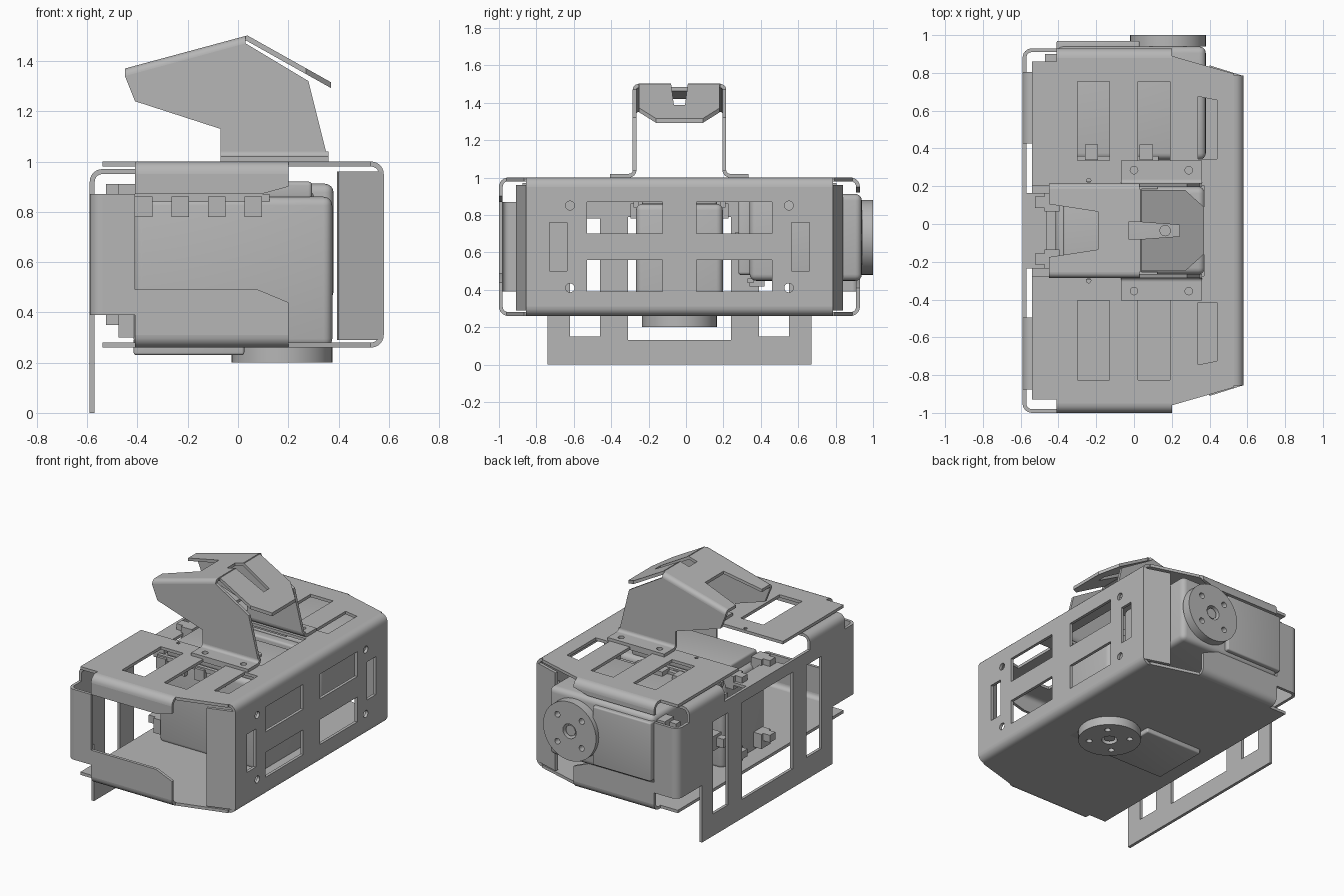
import bpy, bmesh, math

if "Cube" in bpy.data.objects:
    bpy.data.objects.remove(bpy.data.objects["Cube"])

grey = bpy.data.materials.new("metal grey")
grey.use_nodes = True
COL = (0.47, 0.47, 0.47, 1)
grey.diffuse_color = COL
grey.node_tree.nodes["Principled BSDF"].inputs["Base Color"].default_value = COL

C = -0.035      # centre line of the symmetric sheet parts
T = 0.02        # sheet thickness
R = 0.05        # outer bend radius

# Mappings from profile (u, v) and extrusion w to the world
XY = lambda u, v, w: (u, v, w)
XZ = lambda u, v, w: (u, w, v)
YZ = lambda u, v, w: (w, u, v)


def rect(u0, u1, v0, v1):
    return [(u0, v0), (u1, v0), (u1, v1), (u0, v1)]


def circle(u, v, r, n=20):
    return [(u + r * math.cos(2 * math.pi * i / n), v + r * math.sin(2 * math.pi * i / n)) for i in range(n)]


def arc(u, v, su, sv, r=R, t=T):
    """Quarter ring around (u, v) opening towards the signs su, sv."""
    a = [math.pi / 2 * i / 6 for i in range(7)]
    out = [(u + su * r * math.cos(k), v + sv * r * math.sin(k)) for k in a]
    return out + [(u + su * (r - t) * math.cos(k), v + sv * (r - t) * math.sin(k)) for k in reversed(a)]


def plate(name, loops, lo, hi, to=XY, bevel=0):
    """Extrude an outline with holes between lo and hi, then map it to the world."""
    cu = bpy.data.curves.new(name, 'CURVE')
    cu.dimensions = '2D'
    cu.fill_mode = 'BOTH'
    cu.extrude = 0.5
    for loop in loops:
        s = cu.splines.new('POLY')
        s.points.add(len(loop) - 1)
        for p, q in zip(s.points, loop):
            p.co = (q[0], q[1], 0, 1)
        s.use_cyclic_u = True
    tmp = bpy.data.objects.new(name + "_curve", cu)
    bpy.context.collection.objects.link(tmp)
    dg = bpy.context.evaluated_depsgraph_get()
    me = bpy.data.meshes.new_from_object(tmp.evaluated_get(dg))
    bpy.data.objects.remove(tmp)
    bm = bmesh.new()
    bm.from_mesh(me)
    for v in bm.verts:
        v.co = to(v.co.x, v.co.y, lo + (v.co.z + 0.5) * (hi - lo))
    bmesh.ops.remove_doubles(bm, verts=bm.verts, dist=1e-5)
    bmesh.ops.recalc_face_normals(bm, faces=bm.faces)
    if bevel:
        bmesh.ops.dissolve_limit(bm, angle_limit=0.02, verts=bm.verts, edges=bm.edges)
        bmesh.ops.bevel(bm, geom=list(bm.edges), offset=bevel, segments=4, profile=0.5, affect='EDGES')
    bm.to_mesh(me)
    bm.free()
    ob = bpy.data.objects.new(name, me)
    bpy.context.collection.objects.link(ob)
    me.materials.clear()
    me.materials.append(grey)
    bpy.context.view_layer.objects.active = ob
    for o in bpy.context.selected_objects:
        o.select_set(False)
    ob.select_set(True)
    bpy.ops.object.shade_smooth_by_angle(angle=math.radians(32))
    return ob


def mirrored(pts):
    """Close a half outline by mirroring it across the centre line."""
    return [(u, C + v) for u, v in pts] + [(u, C - v) for u, v in reversed(pts)]


# Main housing: top and bottom sheets
edge = [(0.53, 0.83), (0.2, 0.925), (0.2, 0.915), (-0.41, 0.915), (-0.41, 0.895), (-0.54, 0.895)]
top_loops = [mirrored(edge + [(-0.54, 0.24), (0.37, 0.24)])]
for s in (-1, 1):
    for u0, u1 in ((-0.30, -0.13), (0.02, 0.19)):
        top_loops.append([(u, C + s * v) for u, v in rect(u0, u1, 0.37, 0.79)])
    top_loops.append([(u, C + s * v) for u, v in [(0.34, 0.38), (0.44, 0.38), (0.44, 0.69), (0.34, 0.71)]])
    top_loops.append(circle(-0.24, C + s * 0.265, 0.012, 10))
plate("top_sheet", top_loops, 0.98, 1.0)
plate("bottom_sheet", [mirrored(edge)], 0.26, 0.28)

# Main housing: broad side face with windows, slots and screw holes
face = [rect(C - 0.82, C + 0.82, 0.31, 0.95)]
for s in (-1, 1):
    for z0, z1 in ((0.39, 0.56), (0.70, 0.87)):
        face.append([(C + s * y, z) for y, z in rect(0.09, 0.495, z0, z1)])
    face.append([(C + s * y, z) for y, z in rect(0.60, 0.695, 0.50, 0.76)])
    for z in (0.41, 0.85):
        face.append(circle(C + s * 0.585, z, 0.024))
plate("window_face", face, 0.56, 0.58, YZ)

# Main housing: bends, tapered end flanges and long side flanges
for zc, sz, label in ((0.95, 1, "upper"), (0.31, -1, "lower")):
    plate(label + "_face_bend", [arc(0.53, zc, 1, sz)], C - 0.82, C + 0.82, XZ)
    for s, side in ((-1, "front"), (1, "back")):
        yo = C + s * 0.965
        plate(f"{label}_{side}_bend", [arc(C + s * 0.915, zc, s, sz)], -0.41, 0.2, YZ)
        if sz > 0:
            z1 = 0.87 if s < 0 else 0.92
            prof = [(-0.41, zc), (0.2, zc), (0.2, z1 + 0.03), (0.09, z1), (-0.41, z1)]
        else:
            z1 = 0.49 if s < 0 else 0.46
            prof = [(-0.41, zc), (0.2, zc), (0.2, z1 - 0.05), (0.08, z1), (-0.41, z1)]
        plate(f"{label}_{side}_flange", [prof], yo - s * T, yo, XZ)
for s, side in ((-1, "front"), (1, "back")):
    quad = [(0.575, 0.82), (0.40, 0.875), (0.394, 0.855), (0.565, 0.80)]
    plate(side + "_tapered_flange", [[(u, C + s * v) for u, v in quad]], 0.29, 0.96)

# Standing mount sheet: windows, foot and wrapped edges
half = [(0.705, 0), (0.705, 0.39), (0.915, 0.39), (0.915, 0.87), (0.84, 0.87),
        (0.84, 0.92), (0.46, 0.92), (0.46, 0.87)]
mount = [[(C + y, z) for y, z in half] + [(C - y, z) for y, z in reversed(half)],
         rect(C - 0.275, C + 0.275, 0.13, 0.79)]
for s in (-1, 1):
    mount.append([(C + s * y, z) for y, z in rect(0.425, 0.585, 0.15, 0.78)])
plate("mount_sheet", mount, -0.59, -0.57, YZ)
for s, side in ((-1, "front"), (1, "back")):
    yo = C + s * 0.965
    plate(side + "_mount_bend", [arc(-0.54, C + s * 0.915, -1, s)], 0.39, 0.87)
    plate(side + "_mount_flange", [rect(-0.54, -0.41, 0.39, 0.87)], yo - s * T, yo, XZ)
    y0, y1 = sorted((C + s * 0.46, C + s * 0.84))
    plate(side + "_mount_top_bend", [arc(-0.54, 0.92, -1, 1)], y0, y1, XZ)
    plate(side + "_mount_top_tab", [rect(-0.54, -0.41, y0, y1)], 0.95, 0.97)
plate("mount_centre_tab", [rect(-0.57, -0.46, C - 0.2, C + 0.2),
      circle(-0.485, C + 0.15, 0.022), circle(-0.485, C - 0.15, 0.022)], 0.85, 0.87)


# Servo motors: u along the body, v across it, w outwards along the shaft
def servo(name, to):
    plate(name + "_body", [rect(-0.59, 0.2, -0.232, 0.232)], -0.66, -0.06, to, bevel=0.035)
    plate(name + "_rear_cap", [rect(-0.55, 0.12, -0.2, 0.2)], -0.72, -0.65, to, bevel=0.015)
    plate(name + "_front_cover", [rect(-0.59, -0.15, -0.2, 0.2)], -0.1, -0.03, to, bevel=0.01)
    holes = [circle(0.13 * math.cos(a), 0.13 * math.sin(a), 0.02, 12)
             for a in (math.pi / 4 + i * math.pi / 2 for i in range(4))]
    plate(name + "_horn", [circle(0, 0, 0.2, 48), circle(0, 0, 0.05)] + holes, -0.06, 0, to)
    plate(name + "_horn_screw", [circle(0, 0, 0.036)], -0.07, -0.012, to)
    plate(name + "_rear_pin", [circle(-0.01, 0, 0.03)], -0.735, -0.71, to)
    for s in (-1, 1):
        for i in range(4):
            u = -0.55 + 0.145 * i
            plate(f"{name}_boss", [rect(u - 0.035, u + 0.035, s * 0.225, s * 0.262)], -0.66, -0.58, to)
        plate(f"{name}_lug_rail", [rect(-0.59, -0.05, s * 0.22, s * 0.245)], -0.67, -0.64, to)
        for w0, w1 in ((-0.2, -0.1), (-0.71, -0.62)):
            plate(f"{name}_end_lug", [rect(-0.65, -0.57, s * 0.1, s * 0.2)], w0, w1, to)
            plate(f"{name}_end_lug_step", [rect(-0.70, -0.64, s * 0.12, s * 0.18)], w0, w0 + 0.05, to)


servo("lower_servo", lambda u, v, w: (0.175 + u, C + v, 0.2 - w))
servo("back_servo", lambda u, v, w: (0.18 + u, 1.0 + w, 0.68 + v))

# Hood bracket on top: feet, cheeks, sloped roof and visor
SL = 0.27
side_profile = [(-0.07, 1.04), (0.35, 1.04), (0.28, 1.32), (0.03, 1.47), (-0.45, 1.34), (-0.41, 1.24), (-0.07, 1.13)]
for s, side in ((-1, "front"), (1, "back")):
    yo = C + s * 0.25
    plate(side + "_hood_cheek", [side_profile], yo - s * T, yo, XZ)
    plate(side + "_hood_foot_bend", [arc(C + s * 0.27, 1.04, -s, -1, 0.04)], -0.07, 0.36, YZ)
    foot = [rect(-0.07, 0.36, C + s * 0.265, C + s * 0.37)]
    foot += [circle(u, C + s * 0.32, 0.02) for u in (0.0, 0.29)]
    plate(side + "_hood_foot", foot, 1.0, 1.02)
    plate(side + "_hood_roof_bend", [arc(C + s * 0.22, 0, s, 1, 0.03)], -0.45, 0.03,
          lambda u, v, w: (w, u, 1.34 + v + SL * (w + 0.45)))
roof = [(-0.45, 0.22), (0.04, 0.22), (0.04, 0.045), (-0.03, 0.045)]
notch = [(-0.19, 0.10), (-0.45, 0.14)]
roof_loop = [(u, C + v) for u, v in roof] + [(u, C - v) for u, v in reversed(roof)]
roof_loop += [(u, C - v) for u, v in reversed(notch)] + [(u, C + v) for u, v in notch]
plate("hood_roof", [roof_loop], 1.35, 1.37, lambda u, v, w: (u, v, w + SL * (u + 0.45)))
visor = [(0.24, 0.03), (0.035, 0.045), (0.035, 0.215), (0.27, 0.215), (0.37, 0.125)]
plate("hood_visor", [mirrored(visor)], 1.48, 1.503, lambda u, v, w: (u, v, w - 0.56 * (u - 0.035)))
